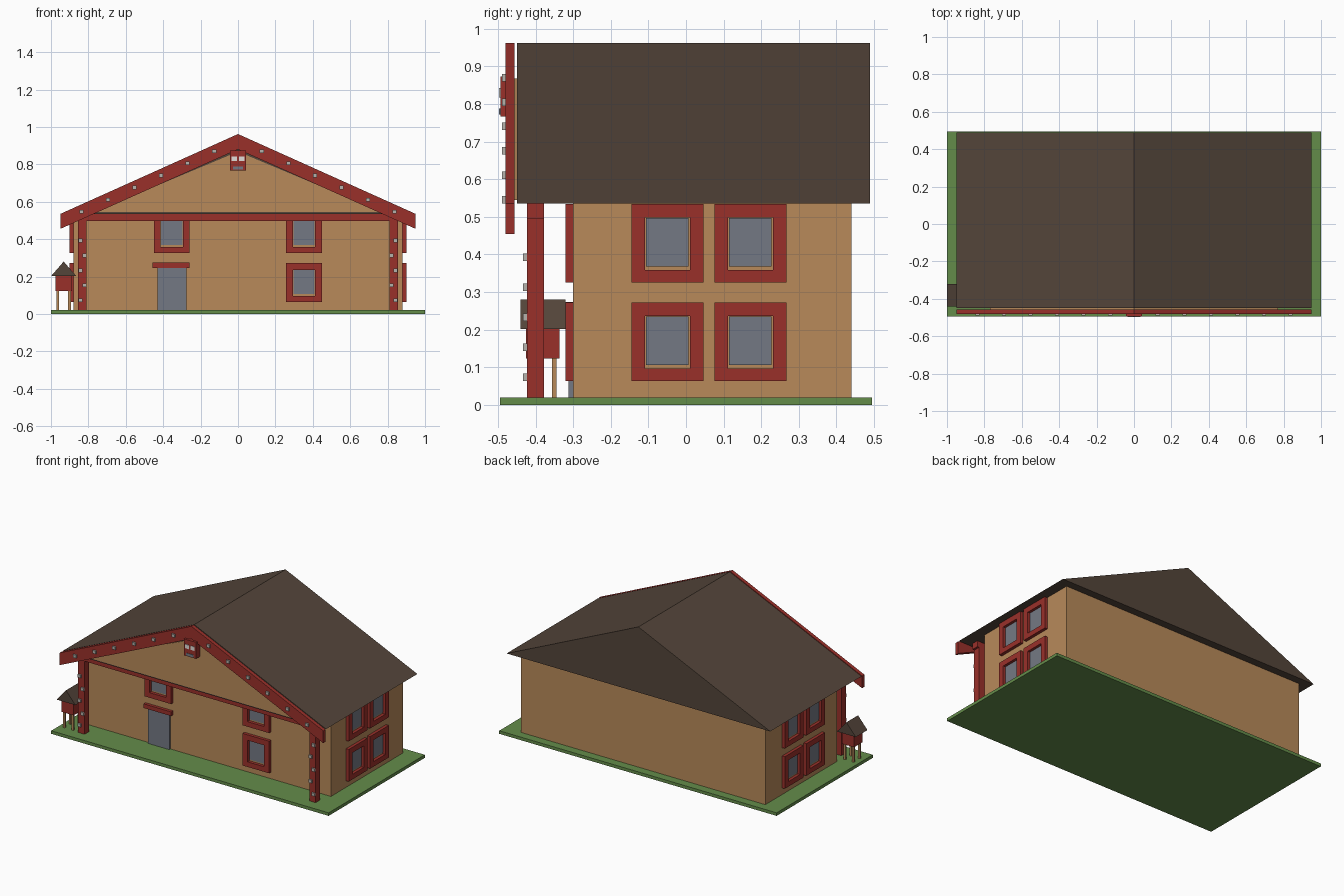
import bpy, bmesh

if "Cube" in bpy.data.objects:
    bpy.data.objects.remove(bpy.data.objects["Cube"])


def material(name, r, g, b):
    """Flat colour given as 0-255 display values, stored as linear."""
    m = bpy.data.materials.new(name)
    lin = [((c / 255 + 0.055) / 1.055) ** 2.4 for c in (r, g, b)]
    m.diffuse_color = (*lin, 1)
    m.use_nodes = True
    m.node_tree.nodes["Principled BSDF"].inputs["Base Color"].default_value = m.diffuse_color
    return m


TAN = material("tan wall", 184, 138, 90)
RED = material("red timber", 154, 48, 42)
BROWN = material("brown roof", 84, 69, 58)
GREEN = material("grass green", 100, 140, 74)
GLASS = material("grey glass", 116, 121, 132)
STUD = material("pale stud", 182, 178, 172)
WHITE = material("white", 225, 222, 218)


def prism(name, polys, d0, d1, mat, place):
    """Extrude flat polygons (u, w) from depth d0 to d1; place maps (u, w, d) to x, y, z."""
    bm = bmesh.new()
    verts = {}
    for poly in polys:
        bm.faces.new([verts.setdefault(p, bm.verts.new(place(*p, d0))) if p not in verts
                      else verts[p] for p in poly])
    ext = bmesh.ops.extrude_face_region(bm, geom=bm.faces[:], use_keep_orig=True)
    back = {tuple(v.co): (p) for p, v in verts.items()}
    for v in [g for g in ext["geom"] if isinstance(g, bmesh.types.BMVert)]:
        v.co = place(*back[tuple(v.co)], d1)
    bmesh.ops.recalc_face_normals(bm, faces=bm.faces[:])
    me = bpy.data.meshes.new(name)
    bm.to_mesh(me)
    bm.free()
    me.materials.append(mat)
    ob = bpy.data.objects.new(name, me)
    bpy.context.collection.objects.link(ob)
    return ob


def along_y(u, w, d):
    return (u, d, w)


def rect(u0, u1, w0, w1):
    return [(u0, w0), (u1, w0), (u1, w1), (u0, w1)]


def box(name, x0, x1, y0, y1, z0, z1, mat):
    return prism(name, [rect(x0, x1, z0, z1)], y0, y1, mat, along_y)


def stud(name, x, z, y, mat=STUD, w=0.022, h=0.02, t=0.01):
    box(name, x - w / 2, x + w / 2, y - t, y, z - h / 2, z + h / 2, mat)


# wall planes: outward depth d
def front(u, w, d):
    return (u, -0.30 - d, w)


def right(u, w, d):
    return (0.88 + d, u, w)


def left(u, w, d):
    return (-0.88 - d, u, w)


def window(name, u0, z0, z1, place):
    """Red frame ring with a glass plate set inside on the wall."""
    u1, b = u0 + 0.191, 0.036
    out = rect(u0, u1, z0, z1)
    inn = rect(u0 + b, u1 - b, z0 + b - 0.003, z1 - b)
    ring = [[out[i], out[(i + 1) % 4], inn[(i + 1) % 4], inn[i]] for i in range(4)]
    prism(name + "_frame", ring, 0, 0.02, RED, place)
    prism(name + "_glass", [rect(u0 + b + 0.003, u1 - b - 0.003, z0 + b + 0.007, z1 - b - 0.001)],
          0, 0.004, GLASS, place)


# Ground slab and house body
box("ground_slab", -1, 1, -0.495, 0.495, 0, 0.02, GREEN)
box("house_walls", -0.88, 0.88, -0.30, 0.44, 0.02, 0.536, TAN)

# Solid gable roof, front gable panel and red gable boards
prism("roof", [[(-0.95, 0.535), (0.95, 0.535), (0, 0.962)]], -0.45, 0.49, BROWN, along_y)
prism("front_gable_panel", [[(-0.77, 0.545), (0.77, 0.545), (0, 0.868)]],
      -0.456, -0.449, TAN, along_y)
prism("gable_boards",
      [[(0, 0.962), (0, 0.88), (s * 0.95, 0.455), (s * 0.95, 0.535)] for s in (-1, 1)],
      -0.48, -0.456, RED, along_y)

# Porch beam and posts with studs
box("porch_beam", -0.87, 0.87, -0.423, -0.378, 0.496, 0.535, RED)
for side, s in (("left", -1), ("right", 1)):
    box(side + "_post", *sorted((s * 0.81, s * 0.856)), -0.423, -0.378, 0.02, 0.496, RED)
    for i in range(5):
        stud(f"{side}_post_stud", s * (0.843 if i % 2 == 0 else 0.821), 0.393 - 0.08 * i, -0.423)
    for i in range(6):
        stud(f"{side}_board_stud", s * (0.127 + 0.142 * i), 0.87 - 0.0648 * i, -0.48)

# Carved face at the gable peak
box("gable_carving", -0.044, 0.044, -0.494, -0.456, 0.767, 0.874, RED)
for s in (-1, 1):
    stud("carving_eye", s * 0.02, 0.83, -0.494, WHITE, 0.028, 0.026, 0.003)
stud("carving_mouth", 0, 0.78, -0.494, GLASS, 0.052, 0.016, 0.003)

# Windows: front, then four on each side
LOW, HIGH = (0.063, 0.272), (0.325, 0.534)
window("front_upper_left_window", -0.45, *HIGH, front)
window("front_upper_right_window", 0.257, *HIGH, front)
window("front_lower_right_window", 0.257, *LOW, front)
for side, place in (("left", left), ("right", right)):
    for u in (-0.145, 0.076):
        window(side + "_lower_window", u, *LOW, place)
        window(side + "_upper_window", u, *HIGH, place)

# Door
prism("door", [rect(-0.43, -0.276, 0.02, 0.248)], 0, 0.012, GLASS, front)
prism("door_lintel", [rect(-0.456, -0.258, 0.247, 0.274)], 0, 0.02, RED, front)

# Little raised storehouse on legs
box("storehouse_body", -0.976, -0.888, -0.425, -0.336, 0.123, 0.203, RED)
prism("storehouse_roof", [[(-1, 0.202), (-0.864, 0.202), (-0.932, 0.28)]],
      -0.44, -0.32, BROWN, along_y)
for x in (-0.963, -0.901):
    for y in (-0.412, -0.351):
        box("storehouse_leg", x - 0.007, x + 0.007, y - 0.006, y + 0.006, 0.02, 0.123, TAN)
